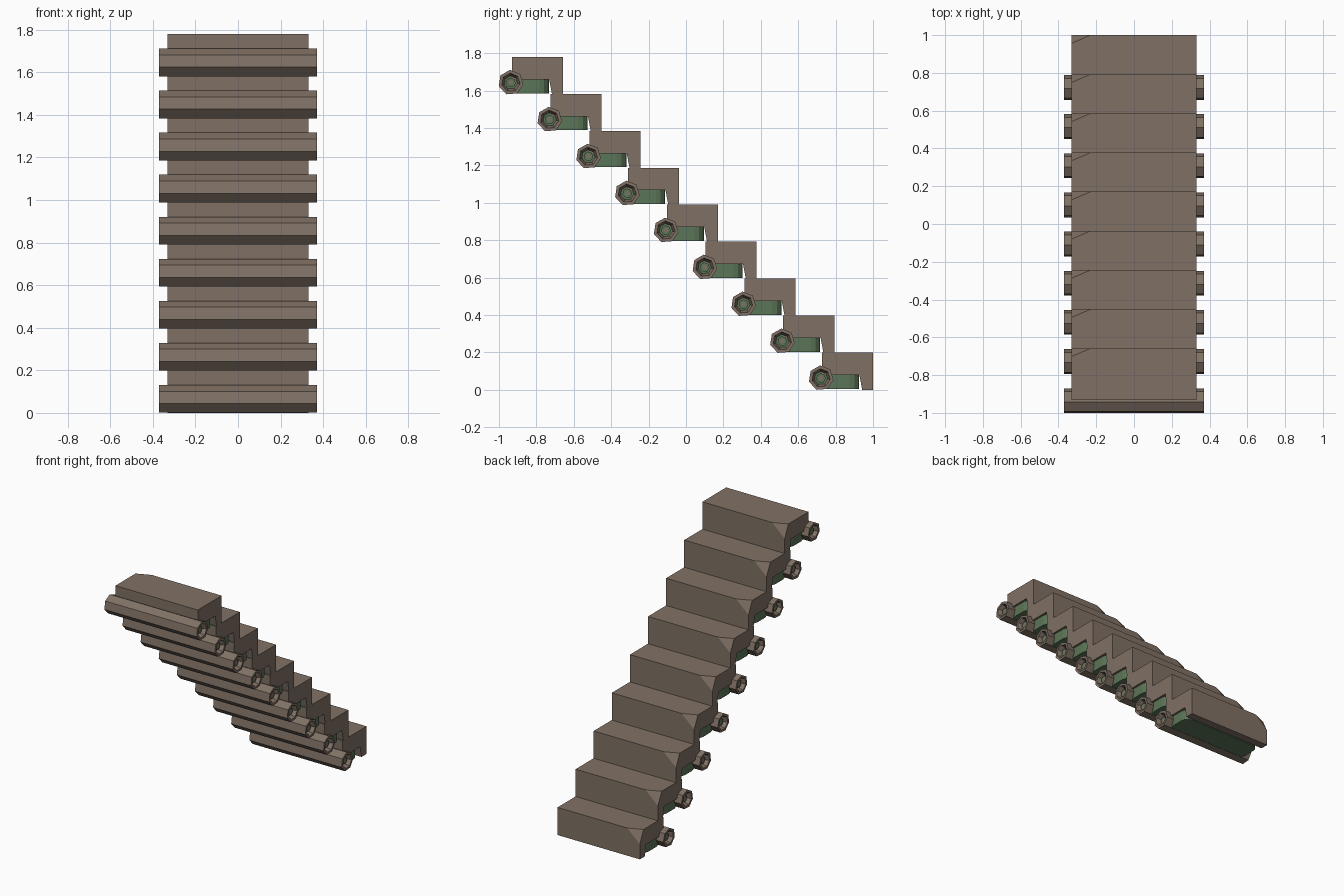
import bpy, bmesh, math
from mathutils import Vector

if "Cube" in bpy.data.objects:
    bpy.data.objects.remove(bpy.data.objects["Cube"])

STEPS, DY, DZ = 9, -0.2073, 0.1975


def material(name, rgb):
    m = bpy.data.materials.new(name)
    m.diffuse_color = (*rgb, 1)
    m.use_nodes = True
    m.node_tree.nodes["Principled BSDF"].inputs["Base Color"].default_value = m.diffuse_color
    return m


brown = material("stone_brown", (0.216, 0.165, 0.130))
green = material("moss_green", (0.105, 0.178, 0.095))


def finish(bm, name, mats):
    bmesh.ops.recalc_face_normals(bm, faces=bm.faces[:])
    me = bpy.data.meshes.new(name)
    bm.to_mesh(me)
    bm.free()
    for m in mats:
        me.materials.append(m)
    return me


def prism(bm, points, offset):
    """Extrude a closed outline of 3D points along offset."""
    face = bm.faces.new([bm.verts.new(p) for p in points])
    out = bmesh.ops.extrude_face_region(bm, geom=[face])
    verts = [g for g in out["geom"] if isinstance(g, bmesh.types.BMVert)]
    bmesh.ops.translate(bm, verts=verts, vec=offset)


# Step block: side profile with a lip at the back, one top corner broken off
bm = bmesh.new()
profile = [(0.727, 0.2), (1, 0.2), (1, 0), (0.942, 0), (0.927, 0.08), (0.727, 0.08)]
prism(bm, [(-0.33, y, z) for y, z in profile], (0.66, 0, 0))
bmesh.ops.recalc_face_normals(bm, faces=bm.faces[:])
a, b, c = Vector((-0.23, 1, 0.2)), Vector((-0.33, 0.957, 0.2)), Vector((-0.33, 1, 0.11))
n = (b - a).cross(c - a).normalized()
if n.dot(Vector((-0.33, 1, 0.2)) - a) < 0:
    n = -n
cut = bmesh.ops.bisect_plane(bm, geom=bm.verts[:] + bm.edges[:] + bm.faces[:],
                             plane_co=a, plane_no=n, clear_outer=True)
bmesh.ops.holes_fill(bm, edges=[e for e in bm.edges if e.is_boundary], sides=0)
block = finish(bm, "step_block", [brown])

# Green pad under the step, with rounded plan corners
bm = bmesh.new()
x0, y0, y1, r = 0.315, 0.74, 0.925, 0.05
outline = []
for i, (cx, cy) in enumerate([(x0 - r, y1 - r), (r - x0, y1 - r), (r - x0, y0 + r), (x0 - r, y0 + r)]):
    for k in range(4):
        t = math.radians(90 * i + 30 * k)
        outline.append((cx + r * math.cos(t), cy + r * math.sin(t), 0.006))
prism(bm, outline, (0, 0, 0.08))
pad = finish(bm, "green_pad", [green])

# Seven-sided front roller: hollow cupped ends with a green core
bm = bmesh.new()


def ring(x, rad):
    return [bm.verts.new((x, 0.722 + rad * math.cos(t), 0.0635 + rad * math.sin(t)))
            for t in (math.radians(94.3) + math.tau * k / 7 for k in range(7))]


sections = [(-0.33, 0.026), (-0.33, 0.036), (-0.37, 0.05), (-0.37, 0.0675)]
sections += [(-x, rad) for x, rad in reversed(sections)]
rings = [ring(x, rad) for x, rad in sections]
for j, (p, q) in enumerate(zip(rings, rings[1:])):
    for k in range(7):
        f = bm.faces.new((p[k], p[(k + 1) % 7], q[(k + 1) % 7], q[k]))
        f.material_index = 1 if j in (0, 6) else 0
for end in (rings[0], rings[-1]):
    bm.faces.new(end).material_index = 1
# small nubs of the core, with a brown tip
bmesh.ops.recalc_face_normals(bm, faces=bm.faces[:])
caps = [f for f in bm.faces if len(f.verts) == 7]
for f in caps:
    s = 1 if f.calc_center_median().x > 0 else -1
    g = bmesh.ops.extrude_discrete_faces(bm, faces=[f])["faces"][0]
    bmesh.ops.translate(bm, verts=g.verts[:], vec=(0.02 * s, 0, 0))
    bmesh.ops.inset_region(bm, faces=[g], thickness=0.013)
    g.material_index = 0
roller = finish(bm, "front_roller", [brown, green])

# Repeat the step up the flight
for i in range(STEPS):
    for me in (block, pad, roller):
        ob = bpy.data.objects.new(f"{me.name}_{i + 1}", me)
        ob.location = (0, DY * i, DZ * i)
        bpy.context.collection.objects.link(ob)
